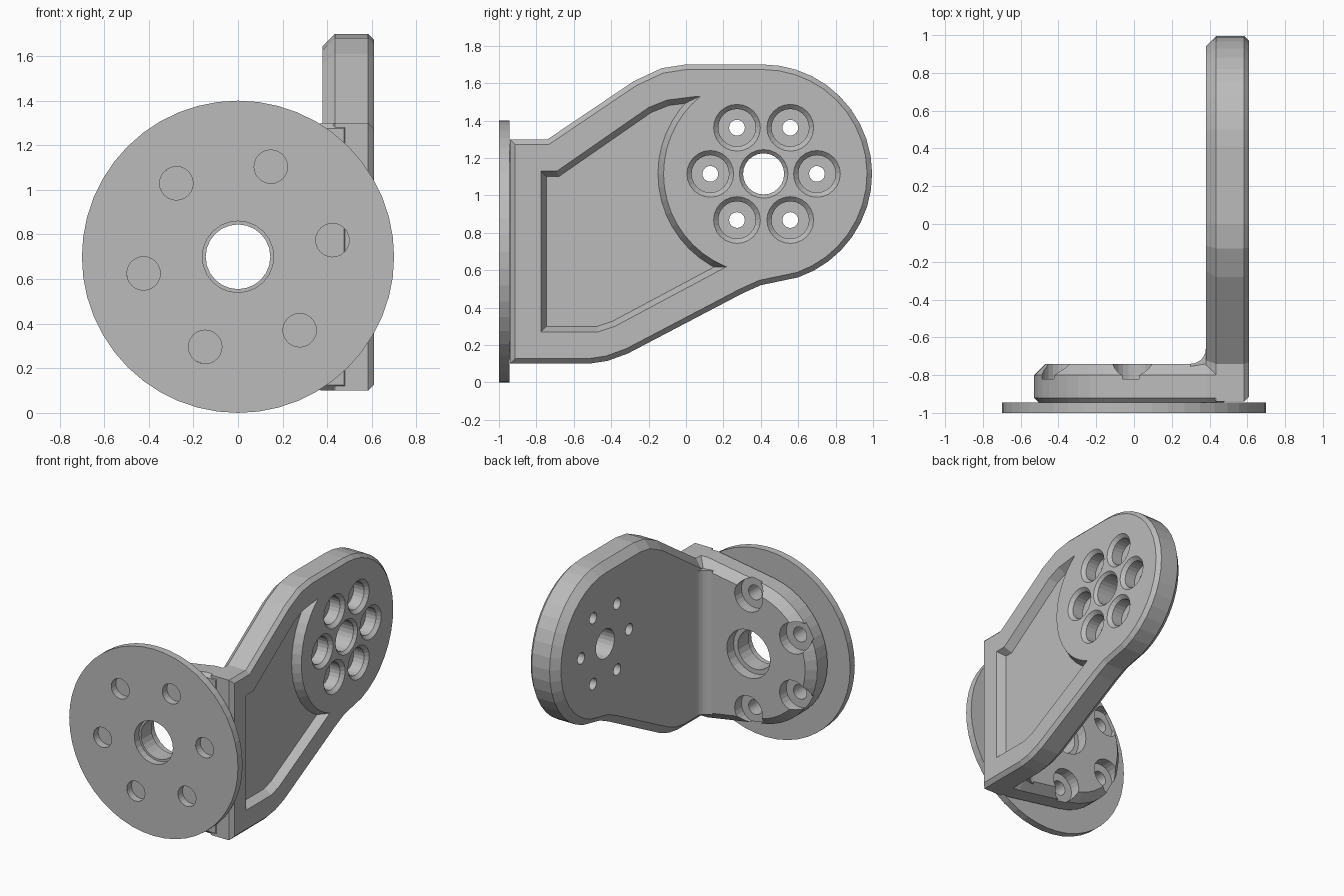
import bpy, bmesh, math

cube = bpy.data.objects.get("Cube")
if cube:
    bpy.data.objects.remove(cube, do_unlink=True)

grey = bpy.data.materials.new("plain_grey")
grey.use_nodes = True
COLOUR = (0.5, 0.5, 0.5, 1)
grey.diffuse_color = COLOUR
grey.node_tree.nodes["Principled BSDF"].inputs["Base Color"].default_value = COLOUR

# Ways to lay a flat outline (u, v) out along a depth axis
AXES = {"x": lambda u, v, d: (d, u, v),
        "y": lambda u, v, d: (u, d, v),
        "z": lambda u, v, d: (u, v, d)}


def arc(cu, cv, r, start, end, n):
    steps = [math.radians(start + (end - start) * i / n) for i in range(n + 1)]
    return [(cu + r * math.cos(a), cv + r * math.sin(a)) for a in steps]


def circle(cu, cv, r, n=32):
    return arc(cu, cv, r, 0, 360, n)[:-1]


def inset(outline, amount):
    """Move every edge of a counter-clockwise outline inwards."""
    result = []
    for i, (u, v) in enumerate(outline):
        (pu, pv), (nu, nv) = outline[i - 1], outline[(i + 1) % len(outline)]
        la, lb = math.hypot(u - pu, v - pv), math.hypot(nu - u, nv - v)
        a = (-(v - pv) / la, (u - pu) / la)
        b = (-(nv - v) / lb, (nu - u) / lb)
        k = amount / (1 + a[0] * b[0] + a[1] * b[1])
        result.append((u + k * (a[0] + b[0]), v + k * (a[1] + b[1])))
    return result


def loft(name, axis, rings):
    """Solid through a stack of (depth, outline) rings."""
    bm = bmesh.new()
    loops = [[bm.verts.new(AXES[axis](u, v, d)) for u, v in ring] for d, ring in rings]
    for low, high in zip(loops, loops[1:]):
        for i in range(len(low)):
            j = (i + 1) % len(low)
            bm.faces.new((low[i], low[j], high[j], high[i]))
    bm.faces.new(loops[0])
    bm.faces.new(loops[-1])
    bmesh.ops.recalc_face_normals(bm, faces=bm.faces)
    mesh = bpy.data.meshes.new(name)
    bm.to_mesh(mesh)
    bm.free()
    mesh.materials.append(grey)
    obj = bpy.data.objects.new(name, mesh)
    bpy.context.collection.objects.link(obj)
    return obj


def bore(axis, u, v, steps, n=24):
    """Stepped round cutter from (depth, radius) pairs."""
    return loft("bore_cutter", axis, [(d, circle(u, v, r, n)) for d, r in steps])


def cut(target, cutter):
    cutter.hide_render = True
    mod = target.modifiers.new("cut", "BOOLEAN")
    mod.operation = "DIFFERENCE"
    mod.solver = "EXACT"
    mod.object = cutter
    bpy.context.view_layer.objects.active = target
    bpy.ops.object.modifier_apply(modifier=mod.name)
    bpy.data.objects.remove(cutter, do_unlink=True)


def around(cu, cv, r, angles):
    return [(cu + r * math.cos(math.radians(a)), cv + r * math.sin(math.radians(a)))
            for a in angles]


MID = 0.7                 # height of the disc axis
HUB_Y, HUB_Z = 0.415, 1.115  # centre of the arm's round end

# Thin front disc with central opening and six holes
disc = loft("front_disc", "y", [(d, circle(0, MID, 0.7, 48)) for d in (-1, -0.945)])
cut(disc, bore("y", 0, MID, [(-1.1, 0.16), (-0.9, 0.16)]))
for u, v in around(0, MID, 0.43, range(10, 370, 60)):
    cut(disc, bore("y", u, v, [(-1.1, 0.075), (-0.9, 0.075)]))

# Mounting plate behind the disc: round on one side, squared at the arm
plate_line = ([(0.5, 0.1), (0.5, 1.3), (0.38, 1.3)]
              + arc(0, MID, 0.53, 100, 260, 20) + [(0.38, 0.1)])
plate = loft("mounting_plate", "y", [
    (-0.945, inset(plate_line, 0.025)), (-0.92, plate_line),
    (-0.8, plate_line), (-0.74, inset(plate_line, 0.06))])
cut(plate, bore("y", 0, MID, [(-1.1, 0.145), (-0.82, 0.145), (-0.82, 0.18), (-0.6, 0.18)]))
for u, v in around(0, MID, 0.43, range(90, 271, 60)):
    cut(plate, bore("y", u, v, [(-1.1, 0.055), (-0.82, 0.055), (-0.82, 0.115), (-0.6, 0.115)]))

# Side arm: slanted plate with a large round end
arm_line = ([(-0.94, 0.1), (-0.52, 0.1), (-0.42, 0.115), (-0.31, 0.155),
             (0.3, 0.475), (0.4, 0.52)]
            + arc(0.41, HUB_Z, 0.585, -71, 90, 18)
            + [(0, 1.7), (-0.13, 1.68), (-0.28, 1.61), (-0.74, 1.3), (-0.94, 1.3)])
arm = loft("side_arm", "x", [
    (0.38, inset(arm_line, 0.055)), (0.435, arm_line),
    (0.583, arm_line), (0.61, inset(arm_line, 0.027))])

# Shallow pocket with sloped walls, stopping at the round hub
pocket_line = [(-0.775, 0.27), (-0.47, 0.27), (-0.38, 0.3), (0.21, 0.615), (0.3, 0.66),
               (0.3, 1.53), (0.06, 1.53), (-0.1, 1.51), (-0.2, 1.47),
               (-0.69, 1.13), (-0.775, 1.13)]
pocket = loft("pocket_cutter", "x", [
    (0.55, inset(pocket_line, 0.03)), (0.61, pocket_line), (0.63, pocket_line)])
cut(pocket, bore("x", HUB_Y, HUB_Z, [(0.54, 0.57), (0.64, 0.52)], 48))
cut(arm, pocket)

# Hub centre hole and the ring of six counterbored holes
cut(arm, bore("x", HUB_Y, HUB_Z, [(0.3, 0.11), (0.59, 0.11), (0.61, 0.13), (0.7, 0.13)]))
for u, v in around(HUB_Y, HUB_Z, 0.285, range(0, 360, 60)):
    cut(arm, bore("x", u, v, [(0.3, 0.042), (0.5, 0.042), (0.5, 0.1),
                              (0.585, 0.1), (0.61, 0.125), (0.7, 0.125)]))

# Concave fillet in the inner corner between plate and arm
fillet_line = [(0.45, -0.79), (0.45, -0.66)] + arc(0.3, -0.66, 0.08, 0, -90, 8) + [(0.3, -0.79)]
loft("corner_fillet", "z", [(0.16, fillet_line), (1.24, fillet_line)])
